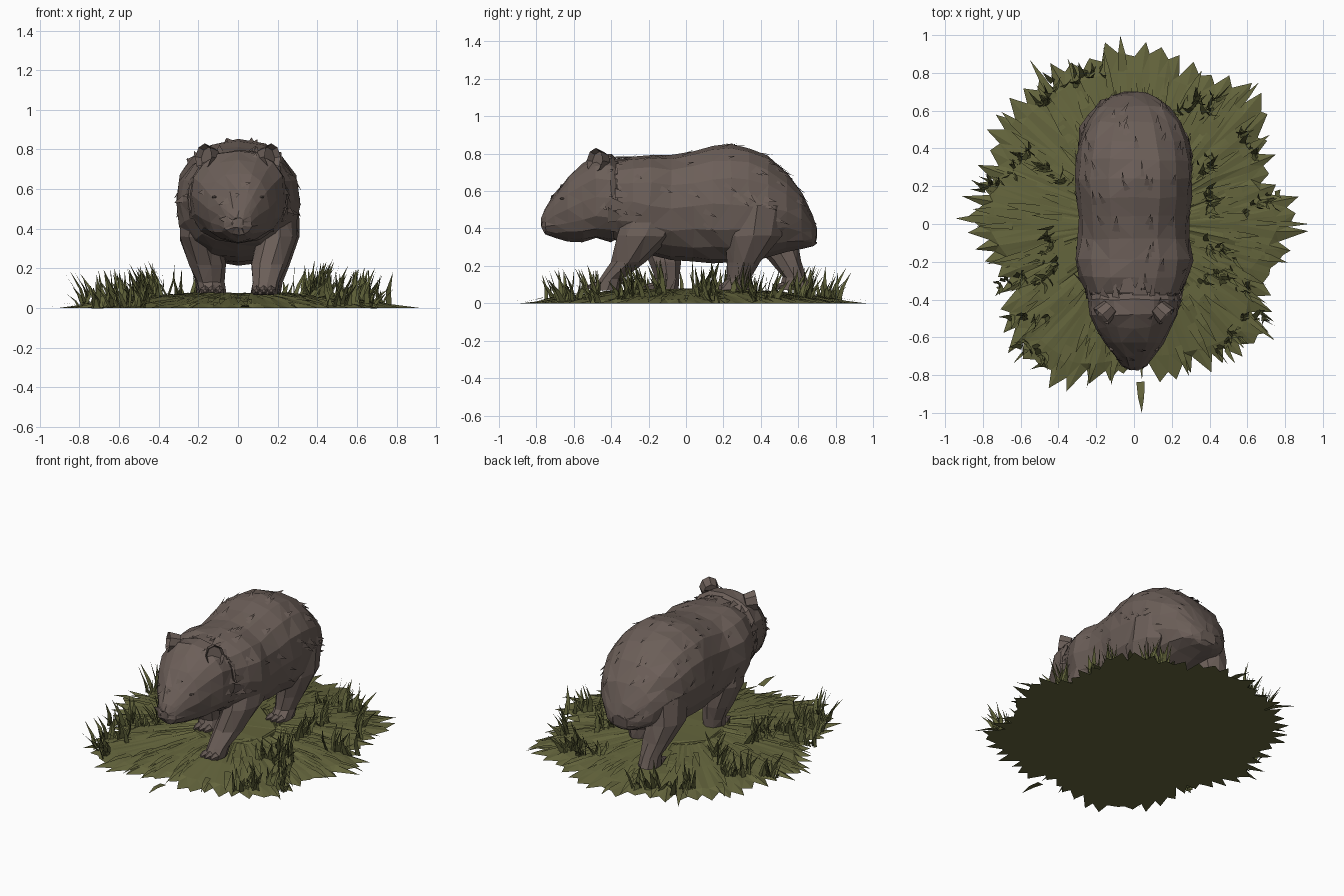
import bpy, bmesh, math, random
from mathutils import Vector, Matrix

random.seed(4)
cube = bpy.data.objects.get("Cube")
if cube:
    bpy.data.objects.remove(cube, do_unlink=True)


def material(name, rgb):
    mat = bpy.data.materials.new(name)
    mat.use_nodes = True
    mat.diffuse_color = (*rgb, 1)
    mat.node_tree.nodes["Principled BSDF"].inputs["Base Color"].default_value = (*rgb, 1)
    return mat


FUR = material("brown fur", (.148, .113, .098))
TURF = material("olive turf", (.128, .13, .046))
GRASS = material("olive grass", (.118, .124, .042))


def finish(name, bm, mat):
    mesh = bpy.data.meshes.new(name)
    bm.to_mesh(mesh)
    bm.free()
    mesh.materials.append(mat)
    obj = bpy.data.objects.new(name, mesh)
    bpy.context.collection.objects.link(obj)
    return obj


def loft(name, rings, jitter=.006):
    """Skin a list of point rings, cap both ends and facet the surface."""
    bm = bmesh.new()
    loops = []
    for ring in rings:
        loops.append([bm.verts.new(p + Vector([random.uniform(-jitter, jitter) for _ in p]))
                      for p in ring])
    for a, b in zip(loops, loops[1:]):
        for i in range(len(a)):
            j = (i + 1) % len(a)
            bm.faces.new((a[i], a[j], b[j], b[i]))
    bm.faces.new(loops[0])
    bm.faces.new(loops[-1])
    bmesh.ops.triangulate(bm, faces=bm.faces[:])
    bmesh.ops.recalc_face_normals(bm, faces=bm.faces[:])
    return finish(name, bm, FUR)


def soft(v, power=.88):
    return math.copysign(abs(v) ** power, v)


def upright_ring(y, top, bottom, width, sides=16):
    mid, half = (top + bottom) / 2, (top - bottom) / 2
    turns = [math.tau * i / sides for i in range(sides)]
    return [Vector((soft(math.cos(t)) * width, y, mid + soft(math.sin(t)) * half))
            for t in turns]


def level_ring(x, y, z, rx, ry, sides=9):
    turns = [math.tau * i / sides for i in range(sides)]
    return [Vector((x + rx * math.cos(t), y + ry * math.sin(t), z)) for t in turns]


# Body and head: station, top, bottom, half width
body_profile = [
    (-.45, .72, .38, .17), (-.36, .77, .32, .25), (-.28, .79, .29, .29),
    (-.19, .795, .255, .315), (-.08, .79, .235, .295), (.04, .815, .225, .295),
    (.14, .84, .215, .305), (.24, .848, .215, .31), (.34, .83, .22, .305),
    (.44, .785, .25, .285), (.54, .7, .28, .245), (.62, .59, .295, .19),
    (.675, .47, .3, .12), (.695, .4, .32, .06)]
head_profile = [
    (-.77, .455, .4, .03), (-.75, .505, .37, .07), (-.7, .59, .35, .105),
    (-.63, .68, .335, .155), (-.55, .75, .33, .2), (-.48, .79, .345, .235),
    (-.4, .795, .33, .25), (-.34, .74, .36, .225)]
body = loft("body", [upright_ring(*p) for p in body_profile])
head = loft("head", [upright_ring(*p) for p in head_profile])

# Walking legs: x is mirrored by side
legs = {
    "front_left_leg": (1, [(.19, -.16, .5, .1, .16), (.195, -.22, .36, .105, .15),
                           (.155, -.31, .22, .095, .09), (.14, -.4, .13, .07, .065),
                           (.13, -.425, .07, .068, .08)]),
    "front_right_leg": (-1, [(.19, -.17, .5, .1, .14), (.195, -.15, .36, .105, .12),
                             (.155, -.11, .22, .095, .085), (.14, -.1, .13, .07, .065),
                             (.13, -.12, .07, .068, .08)]),
    "back_left_leg": (1, [(.19, .38, .52, .115, .16), (.2, .36, .36, .11, .15),
                          (.17, .31, .22, .09, .09), (.155, .28, .13, .067, .065),
                          (.15, .25, .07, .068, .09)]),
    "back_right_leg": (-1, [(.17, .42, .5, .115, .16), (.19, .46, .34, .11, .14),
                            (.165, .53, .23, .088, .09), (.15, .58, .14, .067, .065),
                            (.145, .58, .07, .068, .085)])}
for name, (side, path) in legs.items():
    loft(name, [level_ring(side * x, *rest) for x, *rest in path], .004)
    # Three blunt toes at the end of each foot
    x, y, z, rx, ry = path[-1]
    toes = bmesh.new()
    for step in (-1, 0, 1):
        place = Matrix.Translation((side * x + step * .037, y - ry + .005 * abs(step), z + .018))
        bmesh.ops.create_cone(toes, cap_ends=True, segments=5, radius1=.026, radius2=.008,
                              depth=.05, matrix=place @ Matrix.Rotation(math.pi / 2, 4, "X"))
    finish(name + "_toes", toes, FUR)

# Ears and heavy eyelids, mirrored
for side, label in ((1, "left"), (-1, "right")):
    ear = bmesh.new()
    bmesh.ops.create_cone(ear, cap_ends=True, segments=8, radius1=.05, radius2=.062, depth=.07)
    front = max(ear.faces, key=lambda f: f.normal.z)
    bmesh.ops.inset_region(ear, faces=[front], thickness=.014, depth=-.03)
    bmesh.ops.scale(ear, vec=(.95, 1.1, 1), verts=ear.verts[:])
    spin = Matrix.Rotation(side * .8, 4, "Z") @ Matrix.Rotation(math.pi / 2 - .15, 4, "X")
    ear.transform(Matrix.Translation((side * .15, -.465, .758)) @ spin)
    finish(label + "_ear", ear, FUR)

    lid = bmesh.new()
    bmesh.ops.create_icosphere(lid, subdivisions=1, radius=.016)
    bmesh.ops.scale(lid, vec=(1, 1.3, .5), verts=lid.verts[:])
    lid.transform(Matrix.Translation((side * .118, -.655, .56)))
    finish(label + "_eyelid", lid, FUR)


# Fur tufts swept back over the coat
def fur_tufts(name, source, count, length):
    faces = [p for p in source.data.polygons if p.normal.z > -.3 and abs(p.normal.y) < .85]
    bm = bmesh.new()
    for face in random.choices(faces, weights=[f.area for f in faces], k=count):
        n = face.normal
        sweep = Vector((random.uniform(-.3, .3), 1, random.uniform(-1.1, .1)))
        sweep = (sweep - n * sweep.dot(n)).normalized()
        across = n.cross(sweep) * random.uniform(.01, .022)
        corners = [source.data.vertices[i].co for i in face.vertices]
        mix = [random.random() + .2 for _ in corners]
        c = sum((p * m for p, m in zip(corners, mix)), Vector()) / sum(mix)
        tip = c + sweep * random.uniform(.6, 1.2) * length + n * .015
        bm.faces.new([bm.verts.new(p) for p in (c + across, c - across, tip)])
    finish(name, bm, FUR)


fur_tufts("body_fur_tufts", body, 75, .08)
fur_tufts("cheek_fur_tufts", head, 12, .05)

# Shaggy ruff behind the cheeks
ruff = bmesh.new()
for i in range(18):
    t = math.pi * (-.2 + 1.4 * i / 17)
    out = Vector((math.cos(t), 0, math.sin(t)))
    root = Vector((.25 * out.x, random.uniform(-.42, -.36), .555 + .225 * out.z))
    across = Vector((-out.z, 0, out.x)) * random.uniform(.02, .05)
    tip = root + out * random.uniform(.015, .03) + Vector((0, random.uniform(.08, .15), -.02))
    ruff.faces.new([ruff.verts.new(p) for p in (root - across, root + across, tip)])
finish("neck_ruff", ruff, FUR)

# Turf mound with a ragged rim
rim = [.89, .76, .95, .91, .93, .94, .93, .85, .9, .75, .91, .93, .8, .85, .93, .76]


def reach(angle):
    u = (angle % math.tau) / math.tau * len(rim)
    i = int(u) % len(rim)
    return rim[i] + (rim[(i + 1) % len(rim)] - rim[i]) * (u - int(u))


def height(x, y):
    f = math.hypot(x, y) / reach(math.atan2(y, x))
    return max(.003, .08 * (1 - f * f))


turf = bmesh.new()
sections, loops = 120, []
for share in (1, .86, .6, .3):
    loop = []
    for i in range(sections):
        a = math.tau * (i + random.uniform(-.35, .35) * (share == 1)) / sections
        r = reach(a) * share
        if share == 1:
            r *= random.uniform(.96, 1.06) if i % 2 else random.uniform(.89, .98)
        x, y = r * math.cos(a), r * math.sin(a)
        z = 0 if share == 1 else height(x, y) + random.uniform(-.006, .006)
        loop.append(turf.verts.new((x, y, z)))
    loops.append(loop)
for a, b in zip(loops, loops[1:]):
    for i in range(sections):
        j = (i + 1) % sections
        turf.faces.new((a[i], a[j], b[j], b[i]))
turf.faces.new(loops[-1])
turf.faces.new(loops[0][::-1])
bmesh.ops.triangulate(turf, faces=turf.faces[:])
finish("turf_mound", turf, TURF)


def blade(bm, root, tip, across, bow):
    """Bent two-part grass blade."""
    mid = root.lerp(tip, .5) + bow
    a, b, c, d, e = [bm.verts.new(p) for p in (root - across, root + across,
                                               mid + across * .75, mid - across * .75, tip)]
    bm.faces.new((a, b, c, d))
    bm.faces.new((d, c, e))


# Flattened blades radiating over the turf and past its edge
flat = bmesh.new()
spikes = [(0, .925), (math.pi * .99, .945), (math.pi * .523, 1.0), (-math.pi * .487, 1.0),
          (math.pi * .68, 1.03), (math.pi * .27, 1.0), (-math.pi * .22, .97)]
for i in range(130):
    a = random.uniform(0, math.tau)
    far = reach(a) * random.uniform(.6, 1.04)
    if i < len(spikes):
        a, far = spikes[i]
    way = Vector((math.cos(a), math.sin(a), 0))
    side = Vector((way.y, -way.x, 0)) * random.uniform(.014, .028)
    root, tip = way * (far - random.uniform(.16, .26)), way * far
    root.z, tip.z = height(*root.xy) + .002, height(*tip.xy) + .004
    blade(flat, root, tip, -side, Vector((0, 0, .01)))
finish("flattened_grass", flat, TURF)

# Standing grass clumps: centre and direction of each row
clumps = [(-.45, .7, 1.3), (-.27, .78, .4), (-.6, .34, .7), (-.72, .22, .5), (-.42, .27, 2.4),
          (-.46, -.1, 1.2), (-.46, -.26, .8), (-.56, -.5, 0), (-.52, -.68, 2.5), (-.66, -.3, .3),
          (.42, .64, 1), (.28, .62, .6), (.6, .42, 2.2), (.69, .12, .5), (.4, .1, 1.4),
          (.46, -.14, 2.8), (.42, -.26, .5), (.6, -.5, .2), (.55, -.32, 2.6), (.38, .3, 1.2),
          (.5, -.62, .6)]
grass = bmesh.new()
for cx, cy, turn in clumps:
    row = Vector((math.cos(turn), math.sin(turn), 0))
    lean = Vector((cx, cy, 0)).normalized() * .03
    for _ in range(15):
        root = Vector((cx, cy, 0)) + row * random.uniform(-.09, .09)
        root += Vector((random.uniform(-.02, .02), random.uniform(-.02, .02), 0))
        root.z = height(root.x, root.y) - .005
        tall = random.uniform(.06, .19)
        drift = Vector((random.uniform(-.06, .06), random.uniform(-.06, .06), 0))
        spin = random.uniform(0, math.tau)
        across = Vector((math.cos(spin), math.sin(spin), 0)) * random.uniform(.01, .018)
        blade(grass, root, root + lean + drift + Vector((0, 0, tall)), across, -lean * .4)
finish("grass_clumps", grass, GRASS)
